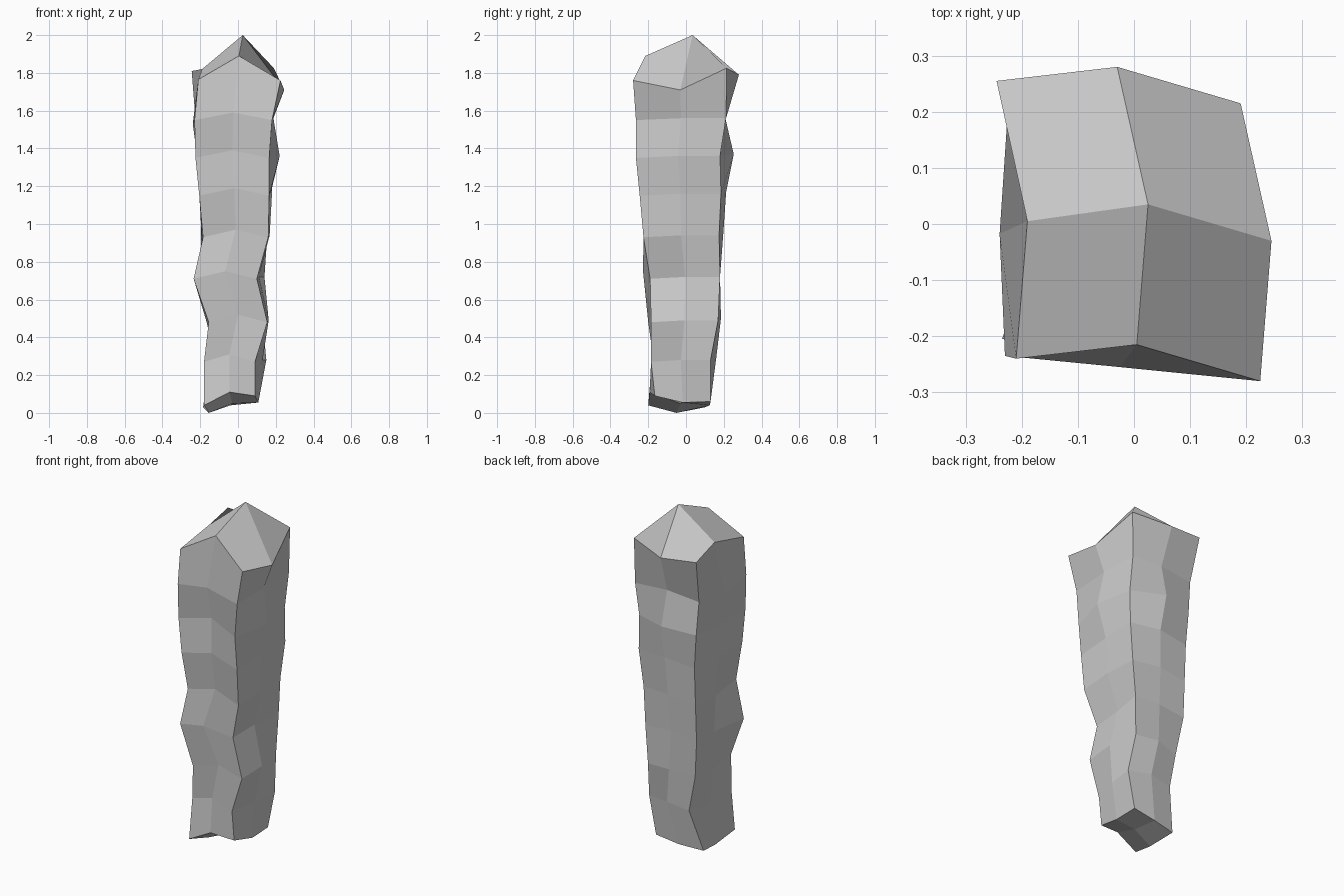
import bpy, bmesh
from mathutils import Vector

# Rough stone pillar: each ring = height,
# then x, y of the front-left, front-right, back-right, back-left corners
RINGS = [
    (0.05, -.18, -.20, .09, -.165, .105, .13, -.185, .10),
    (0.27, -.18, -.17, .09, -.185, .15, .13, -.125, .15),
    (0.48, -.155, -.20, .155, -.185, .13, .17, -.165, .15),
    (0.71, -.235, -.205, .10, -.19, .14, .18, -.195, .18),
    (0.93, -.185, -.205, .16, -.225, .155, .175, -.195, .19),
    (1.15, -.205, -.235, .165, -.245, .18, .185, -.195, .20),
    (1.35, -.225, -.235, .165, -.265, .18, .18, -.21, .205),
    (1.55, -.23, -.235, .18, -.265, .185, .212, -.225, .20),
    (1.80, -.21, -.24, .225, -.28, .19, .215, -.245, .255),
]
# Outward bulge of each ring's mid-side points: front, right, back, left
BULGE = [
    (.01, .01, .01, -.028), (0, .01, .02, 0), (-.01, .02, .025, 0),
    (.03, -.01, 0, -.04), (-.02, .01, .015, 0), (-.02, 0, .02, 0),
    (-.045, .048, .06, -.005), (.005, .005, 0, .012),
]
# Height changes that make the walls uneven, around each ring from front-left
WAVE = (0, .04, 0, .01, .01, .02, 0, -.02)
BOTTOM_Z = (.04, .11, .09, .055, .06, .04, .03, 0)
TOP_Z = (1.765, 1.89, 1.76, 1.71, 1.825, 1.79, 1.81, 1.82)
# Top mid-side points: front, right, back, left
TOP_MIDS = [(.005, -.215), (.245, -.03), (-.03, .28), (-.19, .005)]
OUT = [Vector(d) for d in ((0, -1, 0), (1, 0, 0), (0, 1, 0), (-1, 0, 0))]


def ring_points(index, ring):
    corners = [Vector((ring[i], ring[i + 1], ring[0])) for i in range(1, 9, 2)]
    pts = []
    for k in range(4):
        mid = (corners[k] + corners[(k + 1) % 4]) / 2
        if index == 8:
            mid.xy = TOP_MIDS[k]
        else:
            mid += OUT[k] * BULGE[index][k]
        pts += [corners[k].copy(), mid]
    for j, p in enumerate(pts):
        if index == 0:
            p.z = BOTTOM_Z[j]
        elif index == 8:
            p.z = TOP_Z[j]
        else:
            p.z += WAVE[j]
    return pts


bm = bmesh.new()
loops = [[bm.verts.new(p) for p in ring_points(i, r)] for i, r in enumerate(RINGS)]

# Side walls
for low, high in zip(loops, loops[1:]):
    for j in range(8):
        n = (j + 1) % 8
        bm.faces.new((low[j], low[n], high[n], high[j]))

# Pointed top and hollowed underside, four faces each
for loop, tip in ((loops[0], (-.03, -.03, .05)), (loops[-1], (.025, .035, 2))):
    centre = bm.verts.new(tip)
    for j in range(0, 8, 2):
        bm.faces.new((loop[j - 1], loop[j], loop[j + 1], centre))

bmesh.ops.recalc_face_normals(bm, faces=bm.faces)
mesh = bpy.data.meshes.new("stone_pillar")
bm.to_mesh(mesh)
bm.free()
bpy.context.collection.objects.link(bpy.data.objects.new("stone_pillar", mesh))
